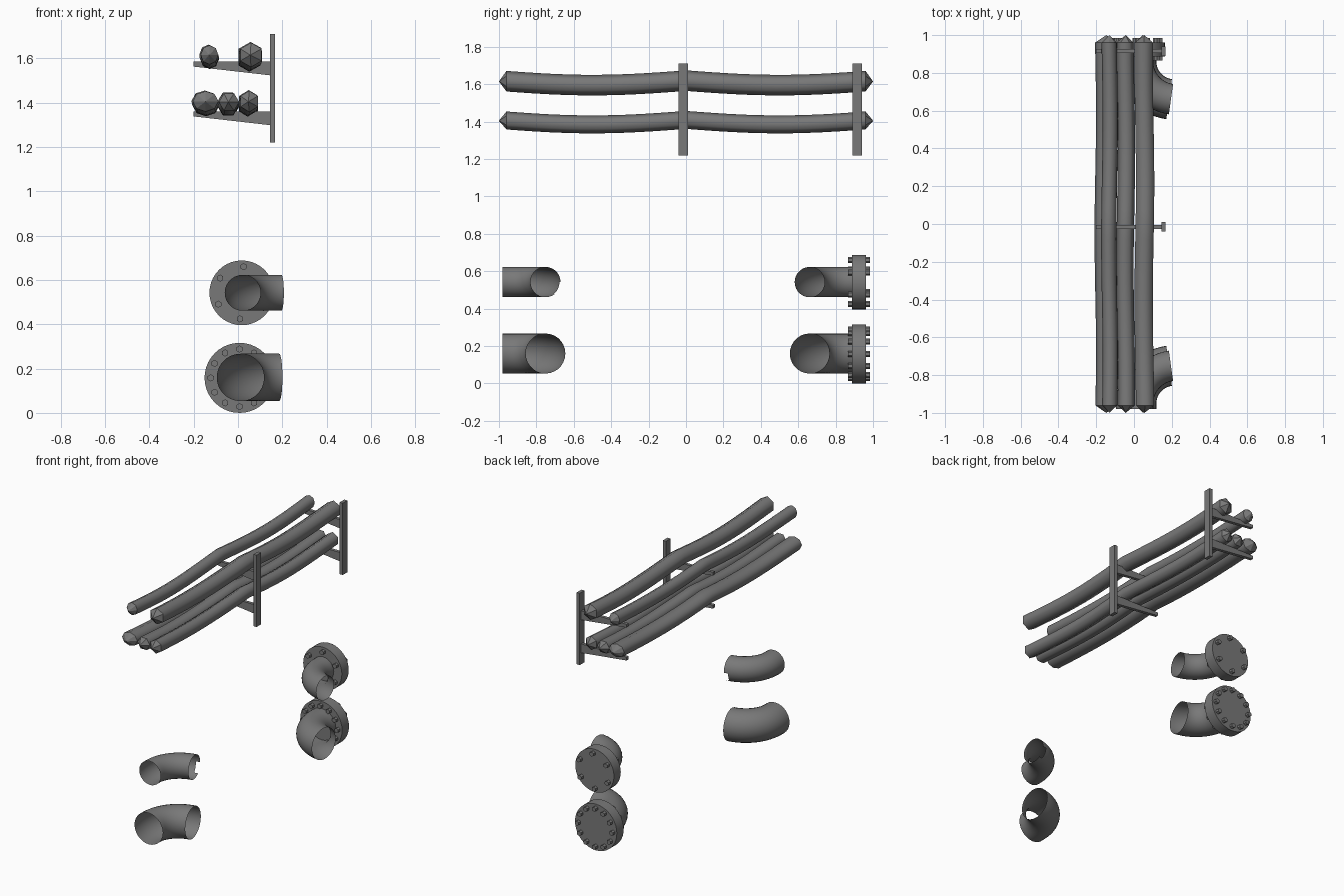
import bpy, bmesh, math
from mathutils import Vector, Matrix

if "Cube" in bpy.data.objects:
    bpy.data.objects.remove(bpy.data.objects["Cube"], do_unlink=True)

steel = bpy.data.materials.new("steel_grey")
steel.use_nodes = True
GREY = (0.19, 0.19, 0.19, 1)
steel.diffuse_color = GREY
steel.node_tree.nodes["Principled BSDF"].inputs["Base Color"].default_value = GREY


def finish(name, bm, recalc=True):
    if recalc:
        bmesh.ops.recalc_face_normals(bm, faces=bm.faces)
    mesh = bpy.data.meshes.new(name)
    bm.to_mesh(mesh)
    bm.free()
    mesh.materials.append(steel)
    obj = bpy.data.objects.new(name, mesh)
    bpy.context.collection.objects.link(obj)
    return obj


def bridge(bm, rings):
    n = len(rings[0])
    for a, b in zip(rings, rings[1:]):
        for i in range(n):
            j = (i + 1) % n
            bm.faces.new((a[i], a[j], b[j], b[i])).smooth = True


def add_box(bm, low, high):
    low, high = Vector(low), Vector(high)
    m = Matrix.Translation((low + high) / 2) @ Matrix.Diagonal((high - low).to_4d())
    bmesh.ops.create_cube(bm, size=1, matrix=m)


def add_disc(bm, x, y, z, radius, depth, sides):
    m = Matrix.Translation((x, y, z)) @ Matrix.Rotation(math.pi / 2, 4, 'X')
    made = bmesh.ops.create_cone(bm, cap_ends=True, segments=sides, radius1=radius,
                                 radius2=radius, depth=depth, matrix=m)
    return made["verts"]


# Sagging cables with pointed ends
def cable(name, x, z, rx, rz, sides, turn=0.0):
    bm = bmesh.new()
    rings = []
    steps = 24
    for k in range(steps + 1):
        y = -0.96 + 1.92 * k / steps
        dz = 0.004 - 0.024 * math.sin(math.pi * abs(y))
        dx = 0.004 * math.sin(5 * y + 9 * x)
        ring = []
        for i in range(sides):
            a = math.tau * i / sides + math.pi / 2 + turn
            ring.append(bm.verts.new((x + dx + rx * math.cos(a), y, z + dz + rz * math.sin(a))))
        rings.append(ring)
    bridge(bm, rings)
    for ring, y in ((rings[0], -1), (rings[-1], 1)):
        tip = bm.verts.new((x, y, z))
        for i in range(sides):
            bm.faces.new((ring[i], ring[(i + 1) % sides], tip))
    finish(name, bm)


cable("upper_outer_cable", -0.13, 1.615, 0.04, 0.043, 8)
cable("upper_inner_cable", 0.055, 1.615, 0.056, 0.055, 6)
cable("lower_outer_cable", -0.147, 1.405, 0.058, 0.046, 8)
cable("lower_middle_cable", -0.044, 1.402, 0.046, 0.045, 6, math.pi / 6)
cable("lower_inner_cable", 0.047, 1.405, 0.045, 0.048, 6)


# Brackets: upright post with two tapered arms
for label, y in (("middle", -0.015), ("back", 0.915)):
    bm = bmesh.new()
    add_box(bm, (0.145, y - 0.025, 1.22), (0.168, y + 0.025, 1.71))
    finish(label + "_post", bm)
    for level, top in (("upper", 1.585), ("lower", 1.36)):
        bm = bmesh.new()
        outline = ((-0.2, top), (0.15, top), (0.15, top - 0.062), (-0.2, top - 0.022))
        sides = [[bm.verts.new((px, y + s, pz)) for px, pz in outline] for s in (-0.011, 0.011)]
        bridge(bm, sides)
        for f in bm.faces:
            f.smooth = False
        for s in sides:
            bm.faces.new(s)
        finish(label + "_" + level + "_arm", bm)


# Open thin-walled pipe elbow; facing = 1 bends towards +y, -1 towards -y
def elbow(name, x, z, radius, start_y, facing, broken=False):
    bm = bmesh.new()
    bend, sweep, sides, steps = 0.203, math.radians(82), 28, 14
    rings = []
    for k in range(-1, steps + 1):
        t = sweep * max(k, 0) / steps
        along = 0.0 if k < 0 else 0.028 + bend * math.sin(t)
        centre = Vector((x + bend * (1 - math.cos(t)), start_y + facing * along, z))
        across = Vector((math.cos(t), -facing * math.sin(t), 0))
        rings.append([bm.verts.new(centre + across * radius * math.cos(a)
                                   + Vector((0, 0, radius * math.sin(a))))
                      for a in (math.tau * i / sides for i in range(sides))])
    bridge(bm, rings)
    bmesh.ops.recalc_face_normals(bm, faces=bm.faces)
    # the surface must face away from the pipe axis
    probe = max(bm.faces, key=lambda f: f.calc_center_median().z)
    if probe.normal.z < 0:
        bmesh.ops.reverse_faces(bm, faces=bm.faces)
    if broken:
        rim = set(rings[-1])
        gone = []
        for f in bm.faces:
            c = f.calc_center_median()
            if rim & set(f.verts) and z - 0.75 * radius < c.z < z and c.y > start_y + 0.23:
                gone.append(f)
        bmesh.ops.delete(bm, geom=gone, context='FACES')
    finish(name, bm, recalc=False)


# Blind flange with a ring of hexagonal bolts
def flange(name, x, z, radius, bolt_circle, count, turn):
    bm = bmesh.new()
    add_disc(bm, x, 0.925, z, radius, 0.074, 40)
    for f in bm.faces:
        f.smooth = len(f.verts) == 4
    finish(name + "_flange", bm)
    bm = bmesh.new()
    for i in range(count):
        a = math.tau * i / count + math.pi / 2 + turn
        bx, bz = x + bolt_circle * math.cos(a), z + bolt_circle * math.sin(a)
        for y in (0.877, 0.973):
            add_disc(bm, bx, y, bz, 0.016, 0.023, 6)
    finish(name + "_bolts", bm)


elbow("front_upper_elbow", 0.021, 0.542, 0.081, -0.98, 1, True)
elbow("front_lower_elbow", 0.011, 0.16, 0.107, -0.98, 1)
elbow("back_upper_elbow", 0.021, 0.542, 0.081, 0.89, -1)
elbow("back_lower_elbow", 0.011, 0.16, 0.107, 0.89, -1)
flange("upper", 0.017, 0.542, 0.146, 0.118, 6, -0.07)
flange("lower", 0.007, 0.158, 0.158, 0.13, 12, 0.0)
